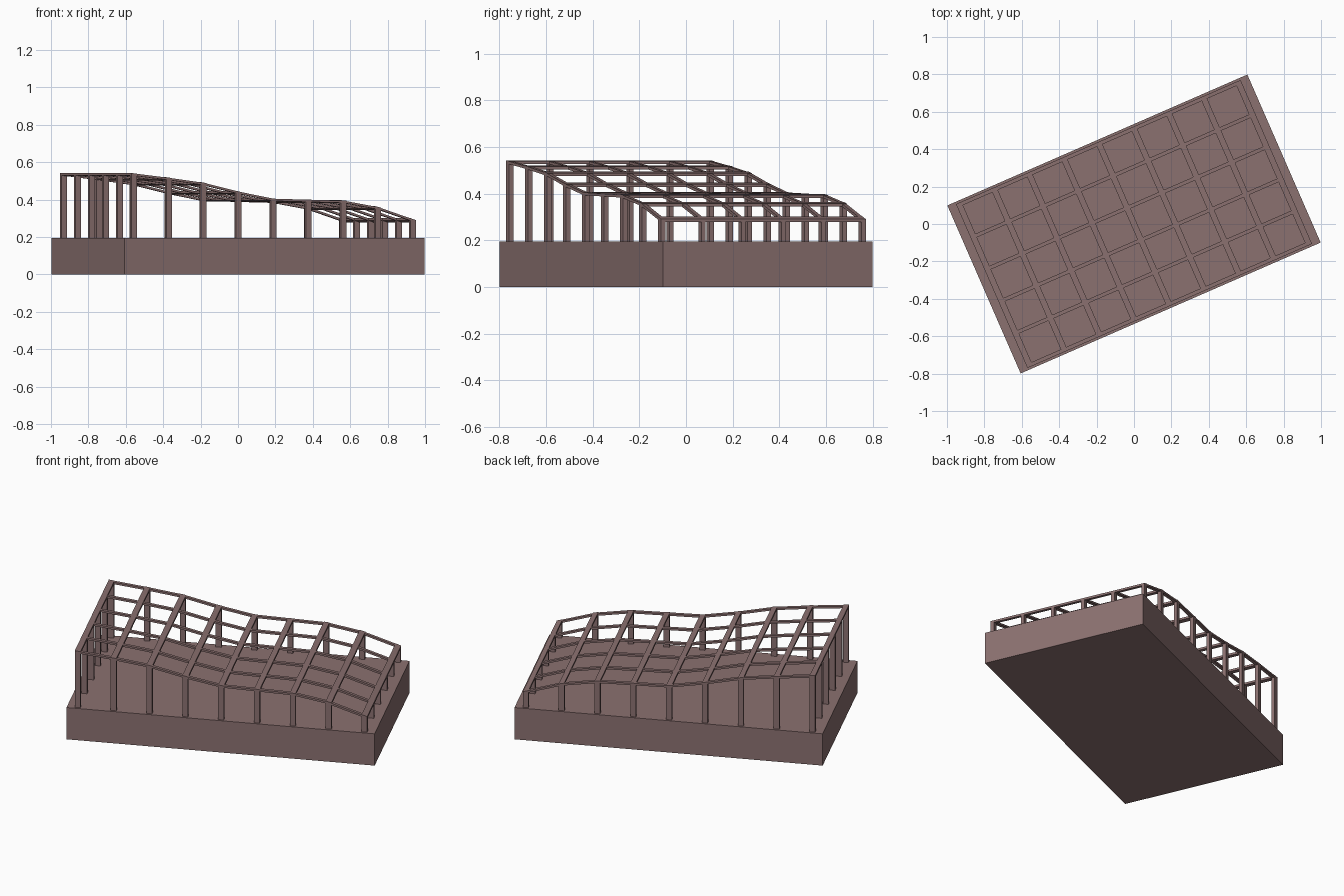
import bpy, bmesh, math
from mathutils import Matrix

if "Cube" in bpy.data.objects:
    bpy.data.objects.remove(bpy.data.objects["Cube"])

ROT = Matrix.Rotation(math.radians(23.57), 4, 'Z')
mat = bpy.data.materials.new("mauve brown")
mat.diffuse_color = (0.26, 0.165, 0.163, 1)
mat.use_nodes = True
mat.node_tree.nodes["Principled BSDF"].inputs["Base Color"].default_value = mat.diffuse_color

U, V = 0.814, 0.468             # frame half sizes to post centres
BASE, THICK = 0.195, 0.012
PW, PD = 0.032, 0.02            # post width along and across
heights = [0.54, 0.517, 0.49, 0.443, 0.405, 0.40, 0.395, 0.36, 0.295]
us = [-U + 2 * U * i / 8 for i in range(9)]
vs = [-V + 2 * V * j / 5 for j in range(6)]


def finish(name, bm):
    bmesh.ops.recalc_face_normals(bm, faces=bm.faces)
    bm.transform(ROT)
    me = bpy.data.meshes.new(name)
    bm.to_mesh(me)
    bm.free()
    me.materials.append(mat)
    bpy.context.collection.objects.link(bpy.data.objects.new(name, me))


def strip(name, profile, y, width):
    """Wavy bar: a top line thickened downward and extruded across."""
    bm = bmesh.new()
    rings = []
    for x, z in profile:
        rings.append([bm.verts.new((x, y + s * width / 2, z - d))
                      for s, d in ((-1, 0), (1, 0), (1, THICK), (-1, THICK))])
    for a, b in zip(rings, rings[1:]):
        for k in range(4):
            bm.faces.new((a[k], a[(k + 1) % 4], b[(k + 1) % 4], b[k]))
    bm.faces.new(rings[0])
    bm.faces.new(rings[-1])
    finish(name, bm)


def box(name, x, y, z0, sx, sy, z1, slope=0.0):
    bm = bmesh.new()
    bmesh.ops.create_cube(bm, size=1)
    for v in bm.verts:
        dx = v.co.x * sx
        v.co = (x + dx, y + v.co.y * sy,
                (z0 if v.co.z < 0 else z1) + slope * dx)
    finish(name, bm)


# solid base slab
box("base_slab", 0, 0, 0, 1.75, 0.98, BASE)

# wavy beams along the length
profile = list(zip(us, heights))
for j, v in enumerate(vs):
    strip(f"long_beam_{j}", profile, v, 0.02)

# cross beams over the width
for i, u in enumerate(us):
    a, b = max(i - 1, 0), min(i + 1, 8)
    slope = (heights[b] - heights[a]) / (us[b] - us[a])
    z = heights[i]
    box(f"cross_beam_{i}", u, 0, z - THICK, PW, 2 * V + PD, z + 0.001, slope)

# posts around the rim
for i, u in enumerate(us):
    for j, v in enumerate(vs):
        if i in (0, 8) or j in (0, 5):
            box(f"post_{i}_{j}", u, v, BASE - 0.005, PW, PD, heights[i] - 0.006)
